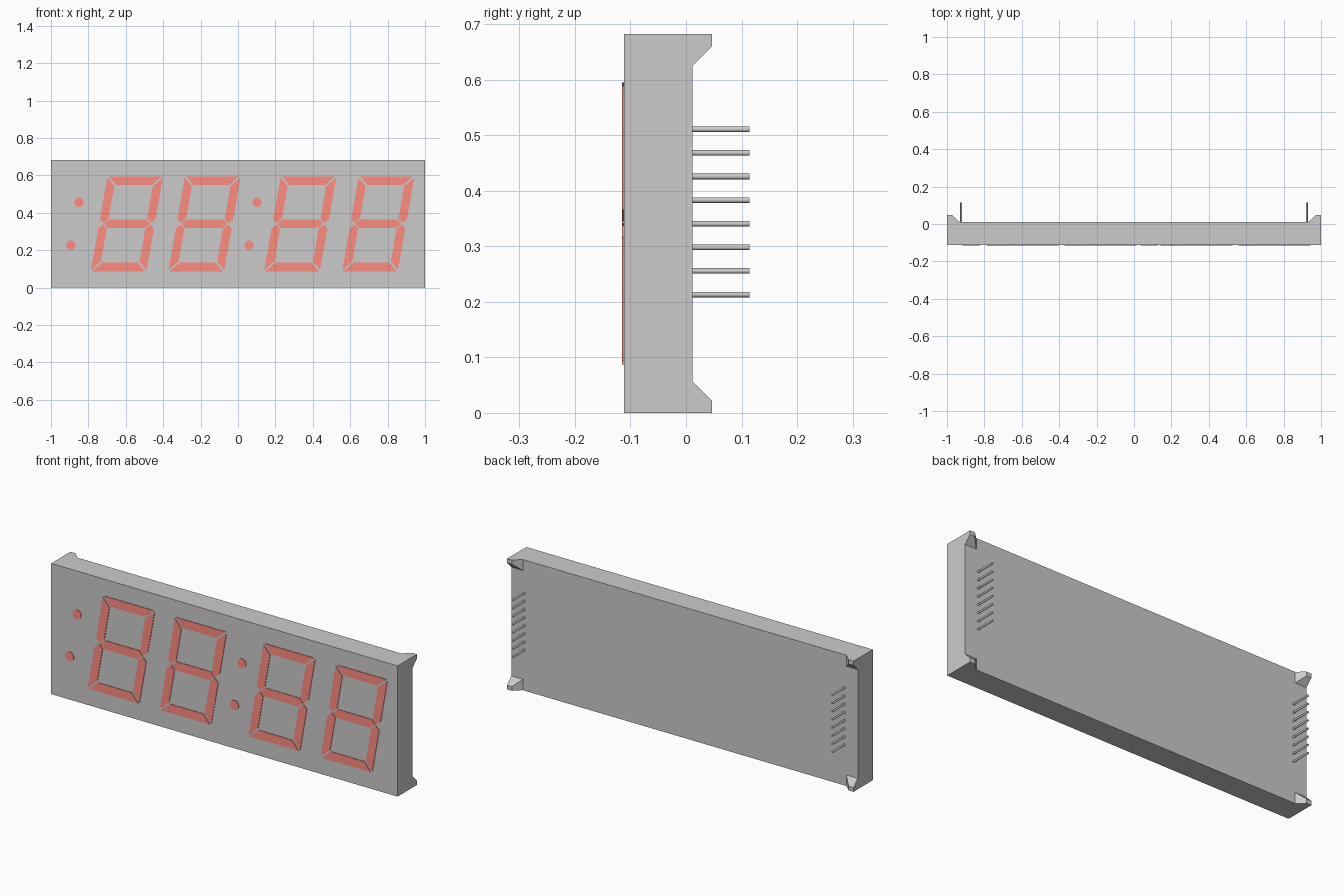
import bpy, bmesh, math
from mathutils import Matrix, Vector

if "Cube" in bpy.data.objects:
    bpy.data.objects.remove(bpy.data.objects["Cube"])

W, H, T, G = 0.149, 0.254, 0.046, 0.007   # digit half width / half height, bar thickness, gap
SLANT, MID_Z = 0.176, 0.341
FRONT, BACK, TOP = -0.112, 0.012, 0.682

red = bpy.data.materials.new("lit_red")
red.diffuse_color = (1.0, 0.27, 0.22, 1)
red.use_nodes = True
red.node_tree.nodes["Principled BSDF"].inputs["Base Color"].default_value = red.diffuse_color


def finish(name, bm, mat=None):
    bmesh.ops.recalc_face_normals(bm, faces=bm.faces)
    mesh = bpy.data.meshes.new(name)
    bm.to_mesh(mesh)
    bm.free()
    obj = bpy.data.objects.new(name, mesh)
    bpy.context.collection.objects.link(obj)
    if mat:
        mesh.materials.append(mat)
    return obj


def loft(bm, a, b):
    """Closed solid between two matching point loops."""
    va, vb = [bm.verts.new(p) for p in a], [bm.verts.new(p) for p in b]
    bm.faces.new(va)
    bm.faces.new(vb[::-1])
    for i in range(len(va)):
        j = (i + 1) % len(va)
        bm.faces.new((va[i], vb[i], vb[j], va[j]))


def raised(bm, pts):
    """Thin plate standing slightly proud of the front face."""
    loft(bm, [(x, FRONT - 0.003, z) for x, z in pts], [(x, FRONT + 0.001, z) for x, z in pts])


# Housing
bm = bmesh.new()
bmesh.ops.create_cube(bm, size=1, matrix=Matrix.Translation((0, (FRONT + BACK) / 2, TOP / 2))
                      @ Matrix.Diagonal((2, BACK - FRONT, TOP, 1)))
finish("housing", bm)

# Tapered corner feet on the back
bm = bmesh.new()
for sx in (-1, 1):
    for sz in (-1, 1):
        def corner(dx, dz, y):
            return [(sx * (1 - a), y, TOP / 2 + sz * (TOP / 2 - b))
                    for a, b in ((0, 0), (dx, 0), (dx, dz), (0, dz))]
        loft(bm, corner(0.066, 0.057, BACK), corner(0.028, 0.022, 0.047))
finish("corner_feet", bm)

# Two rows of connection pins
for side, sx in (("left", -1), ("right", 1)):
    bm = bmesh.new()
    for i in range(8):
        z = 0.213 + i * 0.0425
        bmesh.ops.create_cone(bm, cap_ends=True, segments=16, radius1=0.005, radius2=0.005,
                              depth=0.106, matrix=Matrix.Translation((sx * 0.924, 0.061, z))
                              @ Matrix.Rotation(math.pi / 2, 4, 'X'))
    pins = finish(side + "_pins", bm)
    bpy.context.view_layer.objects.active = pins
    pins.select_set(True)
    bpy.ops.object.shade_smooth_by_angle()
    pins.select_set(False)

# Bar outlines in upright digit coordinates
horizontal = [(-W + G, H), (W - G, H), (W - T - G, H - T), (-W + T + G, H - T)]
c = W - T / 2
vertical = [(W, H - G), (W, T / 2 + 0.001), (c, 0.004), (W - T, T / 2 + 0.004), (W - T, H - T - G)]
middle = [(-c + 0.004, 0), (-W + T + 0.004, T / 2), (W - T - 0.004, T / 2),
          (c - 0.004, 0), (W - T - 0.004, -T / 2), (-W + T + 0.004, -T / 2)]
bars = [middle] + [[(u, s * v) for u, v in horizontal] for s in (1, -1)]
bars += [[(s * u, t * v) for u, v in vertical] for s in (1, -1) for t in (1, -1)]

# Four slanted digits
for n, cx in enumerate((-0.594, -0.179, 0.333, 0.75)):
    bm = bmesh.new()
    for bar in bars:
        raised(bm, [(cx + u + SLANT * v, MID_Z + v) for u, v in bar])
    finish(f"digit_{n + 1}", bm, red)

# Colon dots
for n, cx in enumerate((-0.872, 0.08)):
    bm = bmesh.new()
    for dz in (-0.115, 0.115):
        raised(bm, [(cx + SLANT * dz * 1.05 + 0.025 * math.cos(a), MID_Z + dz + 0.025 * math.sin(a))
                    for a in (k * math.tau / 32 for k in range(32))])
    finish(f"colon_{n + 1}", bm, red)
